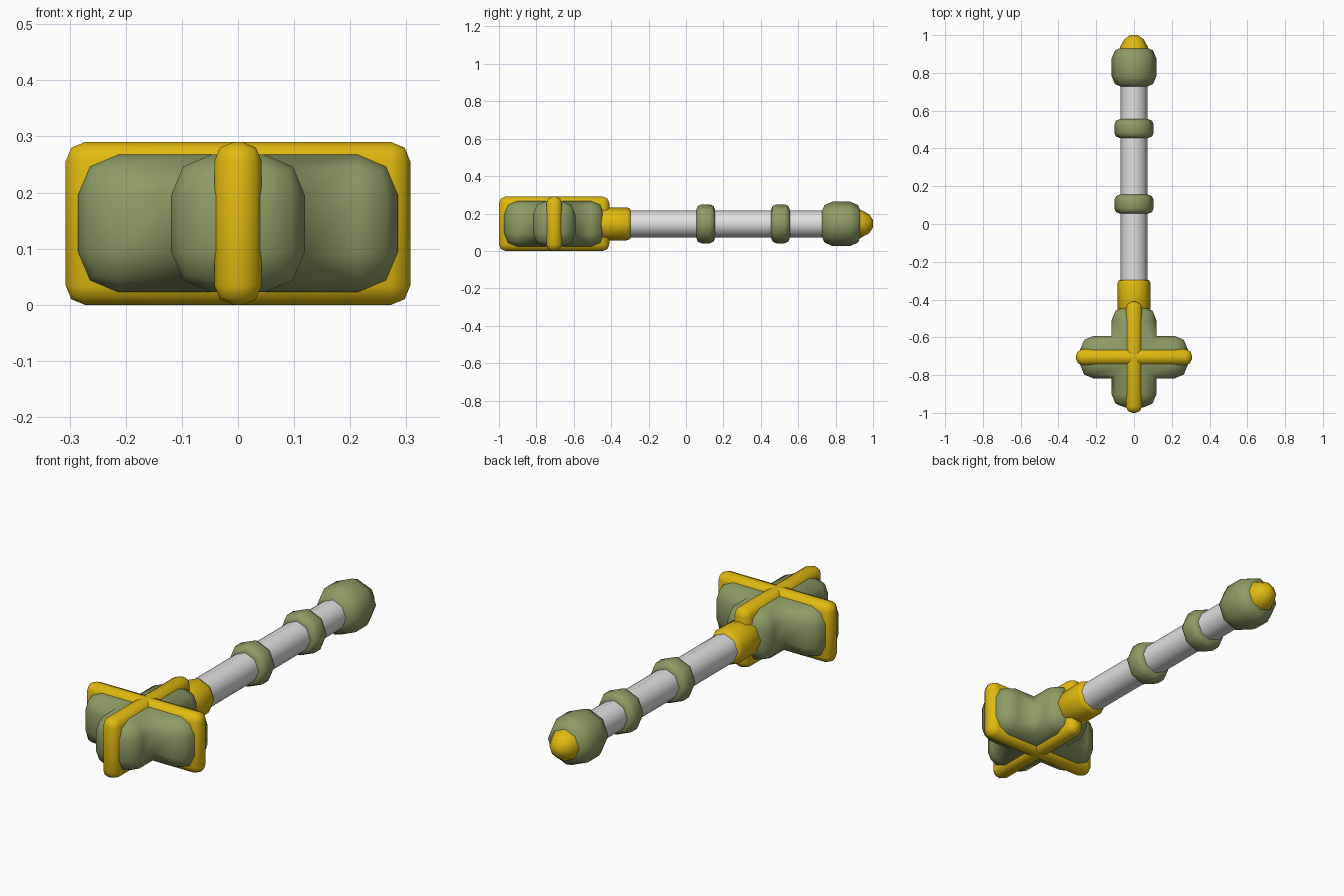
import bpy, bmesh, math
from mathutils import Vector

if "Cube" in bpy.data.objects:
    bpy.data.objects.remove(bpy.data.objects["Cube"])

Z = 0.145      # height of the shaft axis
HEAD_Y = -0.705


def material(name, rgb):
    m = bpy.data.materials.new(name)
    m.diffuse_color = (*rgb, 1)
    m.use_nodes = True
    m.node_tree.nodes["Principled BSDF"].inputs["Base Color"].default_value = m.diffuse_color
    return m


GREEN = material("olive green", (0.27, 0.33, 0.13))
GOLD = material("golden yellow", (0.75, 0.49, 0.005))
SILVER = material("light grey", (0.75, 0.75, 0.75))


def finish(bm, name, mat, angle=180):
    bmesh.ops.recalc_face_normals(bm, faces=bm.faces)
    me = bpy.data.meshes.new(name)
    bm.to_mesh(me)
    bm.free()
    ob = bpy.data.objects.new(name, me)
    bpy.context.collection.objects.link(ob)
    me.materials.append(mat)
    bpy.ops.object.select_all(action='DESELECT')
    ob.select_set(True)
    bpy.context.view_layer.objects.active = ob
    bpy.ops.object.shade_smooth_by_angle(angle=math.radians(angle))
    return ob


def lathe(name, mat, profile, sides=8, angle=50):
    """Turn (y, radius) pairs around the shaft axis and cap both ends."""
    bm = bmesh.new()
    rings = []
    for y, r in profile:
        rings.append([bm.verts.new((r * math.cos(i * math.tau / sides), y,
                                    Z + r * math.sin(i * math.tau / sides)))
                      for i in range(sides)])
    for a, b in zip(rings, rings[1:]):
        for i in range(sides):
            j = (i + 1) % sides
            bm.faces.new((a[i], a[j], b[j], b[i]))
    bm.faces.new(rings[0])
    bm.faces.new(rings[-1])
    return finish(bm, name, mat, angle)


def rounded(y0, y1, r, b):
    """Profile of a drum with two-step rounded rims."""
    k = b * 0.3
    return [(y0, r - b), (y0 + k, r - k), (y0 + b, r),
            (y1 - b, r), (y1 - k, r - k), (y1, r - b)]


def plate(name, size):
    """Rounded golden plate whose rim frames the head."""
    bm = bmesh.new()
    bmesh.ops.create_cube(bm, size=1)
    for v in bm.verts:
        v.co = Vector((v.co.x * size[0], v.co.y * size[1] + HEAD_Y, v.co.z * size[2] + Z))
    bmesh.ops.bevel(bm, geom=bm.edges[:], offset=0.034, segments=2, profile=0.5,
                    affect='EDGES', clamp_overlap=True)
    return finish(bm, name, GOLD)


# Head: cross-shaped block with rounded outer edges and crisp inner corners
bm = bmesh.new()
w, d, lx, ly, h = 0.119, 0.113, 0.285, 0.267, 0.1225
outline = [(w, -ly), (w, -d), (lx, -d), (lx, d), (w, d), (w, ly),
           (-w, ly), (-w, d), (-lx, d), (-lx, -d), (-w, -d), (-w, -ly)]
base = bm.faces.new([bm.verts.new((x, y + HEAD_Y, Z - h)) for x, y in outline])
top = bmesh.ops.extrude_face_region(bm, geom=[base])
bmesh.ops.translate(bm, vec=(0, 0, 2 * h),
                    verts=[g for g in top['geom'] if isinstance(g, bmesh.types.BMVert)])
bmesh.ops.recalc_face_normals(bm, faces=bm.faces)


def is_inner(e):
    p, q = (v.co for v in e.verts)
    return abs(p.z - q.z) > 0.1 and abs(abs(p.x) - w) < 1e-4 and abs(abs(p.y - HEAD_Y) - d) < 1e-4


bmesh.ops.bevel(bm, geom=[e for e in bm.edges if not is_inner(e)], offset=0.072,
                segments=2, profile=0.5, affect='EDGES', clamp_overlap=True)
finish(bm, "cross_head", GREEN)

# Golden frames over the head
plate("head_frame_across", (0.614, 0.084, 0.29))
plate("head_frame_along", (0.084, 0.59, 0.29))

# Shaft with collar, grip rings, pommel and end cap
lathe("shaft", SILVER, [(-0.45, 0.072), (0.8, 0.072)])
lathe("collar", GOLD, rounded(-0.47, -0.293, 0.088, 0.022))
for i, y in enumerate((0.105, 0.505)):
    lathe(f"grip_ring_{i + 1}", GREEN, rounded(y - 0.05, y + 0.05, 0.104, 0.028), angle=60)
lathe("pommel", GREEN, rounded(0.722, 0.938, 0.119, 0.062), angle=180)
lathe("end_cap", GOLD, [(0.86, 0.077), (0.935, 0.075), (0.98, 0.05), (1.0, 0.02)], angle=180)
